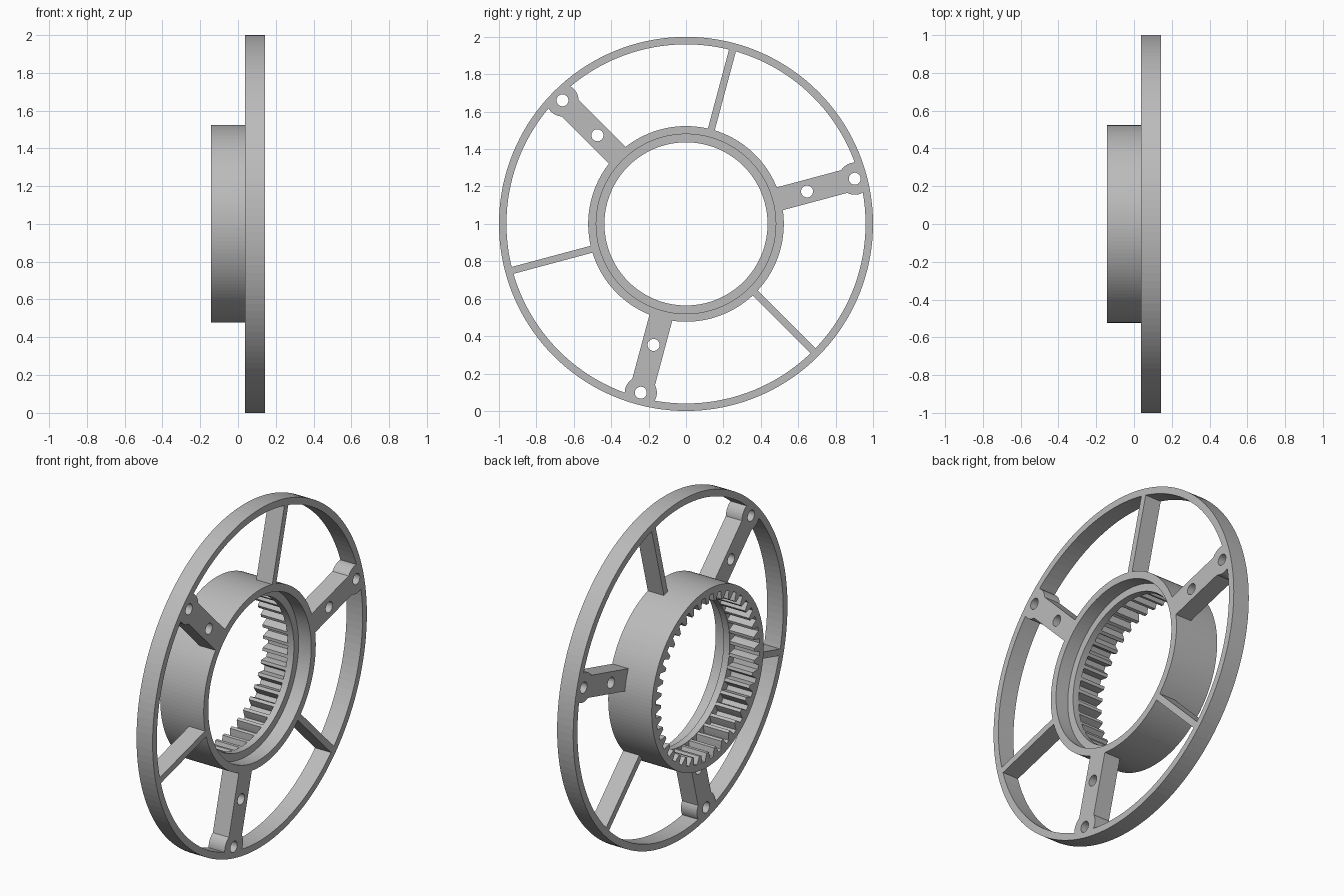
import bpy, bmesh
from math import cos, sin, pi, radians, hypot, asin

old = bpy.data.objects.get("Cube")
if old:
    bpy.data.objects.remove(old, do_unlink=True)

grey = bpy.data.materials.new("plain grey")
grey.use_nodes = True
grey.diffuse_color = (0.5, 0.5, 0.5, 1)
grey.node_tree.nodes["Principled BSDF"].inputs["Base Color"].default_value = (0.5, 0.5, 0.5, 1)

BACK, FRONT = 0.037, 0.142     # wheel thickness along x
HUB_BACK = -0.142
SEGMENTS = 144


def finish(name, bm):
    bmesh.ops.recalc_face_normals(bm, faces=bm.faces)
    mesh = bpy.data.meshes.new(name)
    bm.to_mesh(mesh)
    bm.free()
    obj = bpy.data.objects.new(name, mesh)
    obj.location.z = 1
    mesh.materials.append(grey)
    bpy.context.collection.objects.link(obj)
    return obj


def lathe(name, profile):
    """Revolve a closed (x, radius) profile round the x axis."""
    bm = bmesh.new()
    rings = []
    for i in range(SEGMENTS):
        a = 2 * pi * i / SEGMENTS
        rings.append([bm.verts.new((x, r * cos(a), r * sin(a))) for x, r in profile])
    n = len(profile)
    for i, ring in enumerate(rings):
        after = rings[(i + 1) % SEGMENTS]
        for j in range(n):
            k = (j + 1) % n
            bm.faces.new((ring[j], ring[k], after[k], after[j]))
    return finish(name, bm)


def prism(bm, outline, angle, x0, x1):
    """Extrude a (radial, sideways) outline along x, turned to an angle."""
    c, s = cos(angle), sin(angle)
    ends = [[bm.verts.new((x, u * c - v * s, u * s + v * c)) for u, v in outline]
            for x in (x0, x1)]
    bm.faces.new(ends[0])
    bm.faces.new(ends[1][::-1])
    for i in range(len(outline)):
        j = (i + 1) % len(outline)
        bm.faces.new((ends[0][i], ends[0][j], ends[1][j], ends[1][i]))


def circle(centre, radius, n=32):
    return [(centre + radius * cos(2 * pi * i / n), radius * sin(2 * pi * i / n))
            for i in range(n)]


# Outer rim and stepped hub
rim = lathe("outer_rim", [(BACK, 1), (FRONT, 1), (FRONT, 0.96), (BACK, 0.96)])
lathe("hub", [(HUB_BACK, 0.523), (FRONT, 0.523), (FRONT, 0.48), (0.06, 0.48),
              (0.06, 0.436), (0.02, 0.436), (0.02, 0.484), (HUB_BACK, 0.484)])

# Internal gear teeth
bm = bmesh.new()
TEETH = 40
tooth = [(0.485, -0.025), (0.46, -0.017), (0.438, -0.009),
         (0.438, 0.009), (0.46, 0.017), (0.485, 0.025)]
for i in range(TEETH):
    prism(bm, tooth, 2 * pi * i / TEETH, HUB_BACK, 0.022)
finish("gear_teeth", bm)

# Bolt arms: a straight bar flowing into a round boss held inside the rim
HALF, BOSS, BOLT = 0.063, 0.086, 0.934
start = pi - asin(HALF / BOSS)
outline = [(0.51, -HALF)]
for i in range(33):
    a = -start + 2 * start * i / 32
    u, v = BOLT + BOSS * cos(a), BOSS * sin(a)
    k = min(1, 0.975 / hypot(u, v))
    outline.append((u * k, v * k))
outline.append((0.51, HALF))

arm_angles = [radians(15 + 120 * i) for i in range(3)]
cutter_bm = bmesh.new()
for angle in arm_angles:
    for centre in (0.67, BOLT):
        prism(cutter_bm, circle(centre, 0.032), angle, BACK - 0.1, FRONT + 0.1)
cutter = finish("bolt_hole_cutter", cutter_bm)
cutter.hide_render = True
cutter.hide_set(True)

drilled = [rim]
for number, angle in enumerate(arm_angles, 1):
    bm = bmesh.new()
    prism(bm, outline, angle, BACK, FRONT)
    drilled.append(finish(f"bolt_arm_{number}", bm))

    # Thin spoke halfway to the next arm
    bm = bmesh.new()
    prism(bm, [(0.51, -0.019), (0.965, -0.019), (0.965, 0.019), (0.51, 0.019)],
          angle + radians(60), BACK, FRONT)
    finish(f"thin_spoke_{number}", bm)

for obj in drilled:
    cut = obj.modifiers.new("bolt holes", "BOOLEAN")
    cut.operation = "DIFFERENCE"
    cut.solver = "EXACT"
    cut.object = cutter
